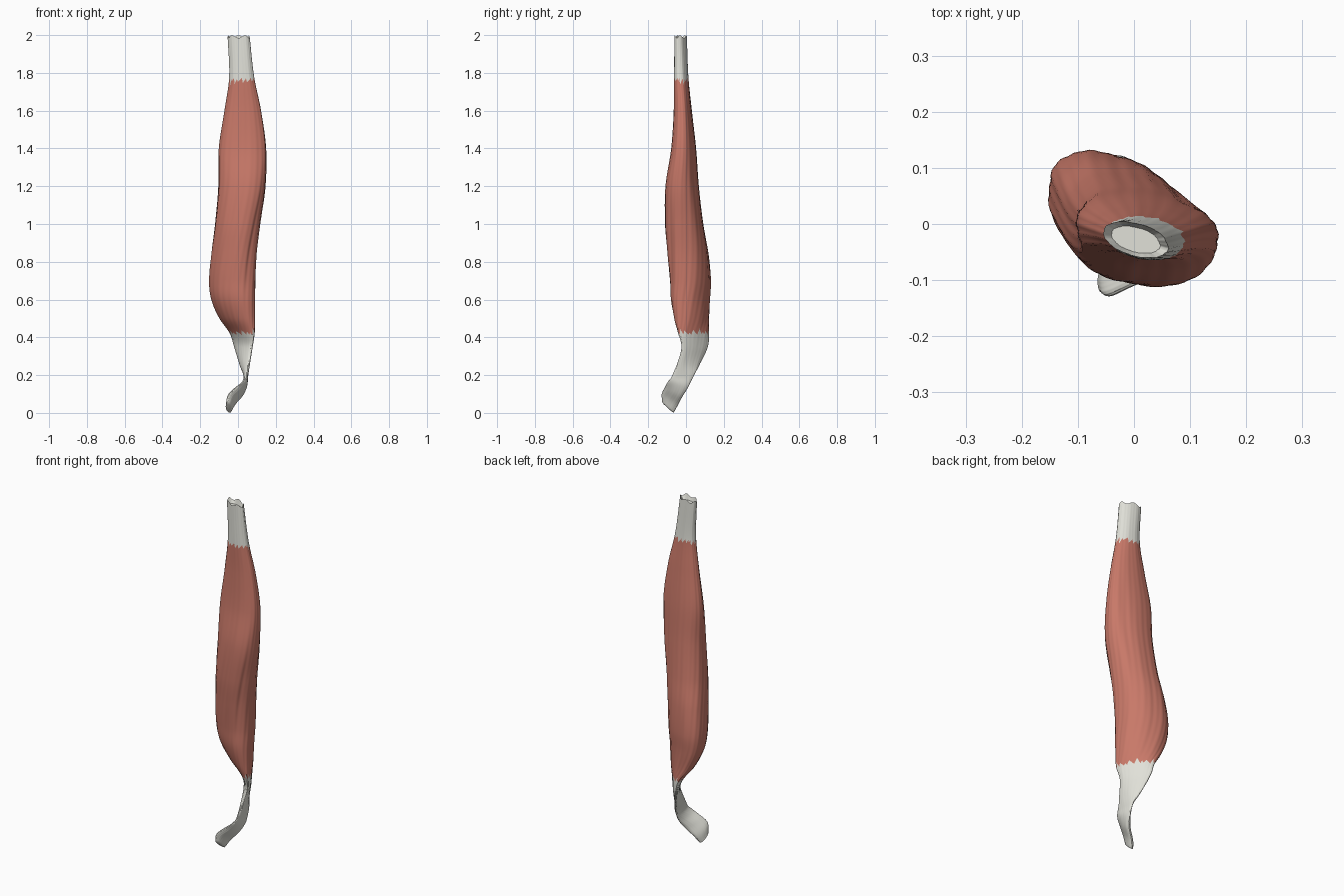
import bpy, math, random

if "Cube" in bpy.data.objects:
    bpy.data.objects.remove(bpy.data.objects["Cube"])

random.seed(4)
COLS = 96

# Cross-section keys: z, x min, x max, y min, y max, diagonal lean (-1..1)
KEYS = [
    (0.028, -.065, -.032, -.125, -.066, .25),
    (0.07, -.056, -.010, -.128, -.044, .42),
    (0.11, -.024, .028, -.113, -.019, .50),
    (0.15, .014, .049, -.096, .012, .30),
    (0.19, .030, .053, -.076, .037, -.20),
    (0.25, .010, .062, -.050, .068, -.70),
    (0.35, -.020, .078, -.022, .114, -.88),
    (0.42, -.042, .088, -.040, .120, -.80),
    (0.50, -.097, .090, -.060, .120, -.55),
    (0.60, -.140, .090, -.078, .124, -.40),
    (0.70, -.152, .091, -.083, .128, -.32),
    (0.85, -.140, .098, -.096, .115, -.25),
    (1.00, -.121, .116, -.108, .090, -.18),
    (1.20, -.103, .144, -.106, .067, -.18),
    (1.40, -.100, .148, -.077, .052, -.18),
    (1.60, -.070, .122, -.065, .030, -.15),
    (1.78, -.046, .085, -.064, .012, -.2),
    (2.00, -.055, .060, -.060, .004, -.4),
]


def interpolate(z):
    """Smooth Hermite blend of the section keys at height z."""
    n = len(KEYS)
    i = 0
    while i < n - 2 and z > KEYS[i + 1][0]:
        i += 1
    k0, k1 = KEYS[i], KEYS[i + 1]
    p, q = KEYS[max(i - 1, 0)], KEYS[min(i + 2, n - 1)]
    h = k1[0] - k0[0]
    u = max(0, min(1, (z - k0[0]) / h))
    out = []
    for c in range(1, 6):
        m0 = (k1[c] - p[c]) / (k1[0] - p[0]) * h
        m1 = (q[c] - k0[c]) / (q[0] - k0[0]) * h
        out.append((2*u**3 - 3*u*u + 1) * k0[c] + (u**3 - 2*u*u + u) * m0
                   + (3*u*u - 2*u**3) * k1[c] + (u**3 - u*u) * m1)
    return out


def bump(v, centre, width):
    return math.exp(-((v - centre) / width) ** 2)


def turn(a):
    return math.atan2(math.sin(a), math.cos(a))


def point(z, t):
    """Surface point at height z and angle t, with fibre ripples and grooves."""
    x0, x1, y0, y1, lean = interpolate(z)
    belly = bump(z, 1.05, .6)
    c, s = math.cos(t), math.sin(t)
    n = 2 + .4 * belly                       # squarer section in the belly
    r = (abs(c)**n + abs(s)**n) ** (-1 / n)
    r += .010 * math.sin(9*t - 5*z) + .008 * math.sin(23*t - 9*z + 2*math.sin(4*z))
    r -= .10 * belly * bump(z, 1.4, .3) * bump(turn(t - .95), 0, .2)
    r -= .11 * belly * bump(z, .85, .35) * bump(turn(t + .75 - .6*(z - .85)), 0, .2)
    dx = (x1 - x0) / 2 * r * c
    dy = (y1 - y0) / 2 * r * (lean * c + math.sqrt(max(0, 1 - lean * lean)) * s)
    slope = -.9 * max(0, min(1, (.19 - z) / .15))
    return ((x0 + x1) / 2 + dx, (y0 + y1) / 2 + dy, z + slope * dy)


def material(name, color):
    m = bpy.data.materials.new(name)
    m.diffuse_color = color
    m.use_nodes = True
    m.node_tree.nodes["Principled BSDF"].inputs["Base Color"].default_value = m.diffuse_color
    return m


def ragged(base, depth):
    """Uneven comb of fibre tips, one height per column."""
    tips = []
    while len(tips) < COLS:
        width, height = random.randint(3, 7), random.uniform(.4, 1.2)
        tips += [base + depth * (height * (1 - k / width) - .3) for k in range(width)]
    return tips[:COLS]


def strip(name, low, high, rows, mat, cap=None):
    verts, faces = [], []
    for i in range(rows + 1):
        for j in range(COLS):
            z = low[j] + (high[j] - low[j]) * i / rows
            verts.append(point(z, 2 * math.pi * j / COLS))
    for i in range(rows):
        for j in range(COLS):
            k = (j + 1) % COLS
            faces.append((i*COLS + j, i*COLS + k, (i+1)*COLS + k, (i+1)*COLS + j))
    if cap:
        # Inner ring plus centre: a slight dome below, a hollow above
        start = 0 if cap == "bottom" else rows * COLS
        ring = verts[start:start + COLS]
        mid = [sum(v[a] for v in ring) / COLS for a in range(3)]
        drop = .004 if cap == "bottom" else .025
        inner = len(verts)
        for v in ring:
            p = [m + (a - m) * .75 for a, m in zip(v, mid)]
            p[2] = p[2] - drop * .6 if cap == "bottom" else mid[2] - drop
            verts.append(p)
        mid[2] -= drop
        verts.append(mid)
        for j in range(COLS):
            k = (j + 1) % COLS
            quad = (start + j, start + k, inner + k, inner + j)
            tri = (inner + j, inner + k, inner + COLS)
            for f in (quad, tri):
                faces.append(f if cap == "top" else f[::-1])
    mesh = bpy.data.meshes.new(name)
    mesh.from_pydata(verts, [], faces)
    mesh.materials.append(mat)
    ob = bpy.data.objects.new(name, mesh)
    bpy.context.collection.objects.link(ob)
    bpy.context.view_layer.objects.active = ob
    ob.select_set(True)
    bpy.ops.object.shade_smooth_by_angle(angle=math.radians(40))
    ob.select_set(False)


flesh = material("flesh", (.58, .19, .14, 1))
sinew = material("sinew", (.75, .75, .69, 1))

bottom = [KEYS[0][0]] * COLS
lower_join = ragged(.42, .035)
upper_join = ragged(1.765, -.04)
top = [1.992 + .007 * math.sin(5 * j * math.tau / COLS) for j in range(COLS)]

# Lower tendon, muscle belly and upper tendon share their ragged joins
strip("lower_tendon", bottom, lower_join, 50, sinew, "bottom")
strip("muscle_belly", lower_join, upper_join, 110, flesh)
strip("upper_tendon", upper_join, top, 16, sinew, "top")
